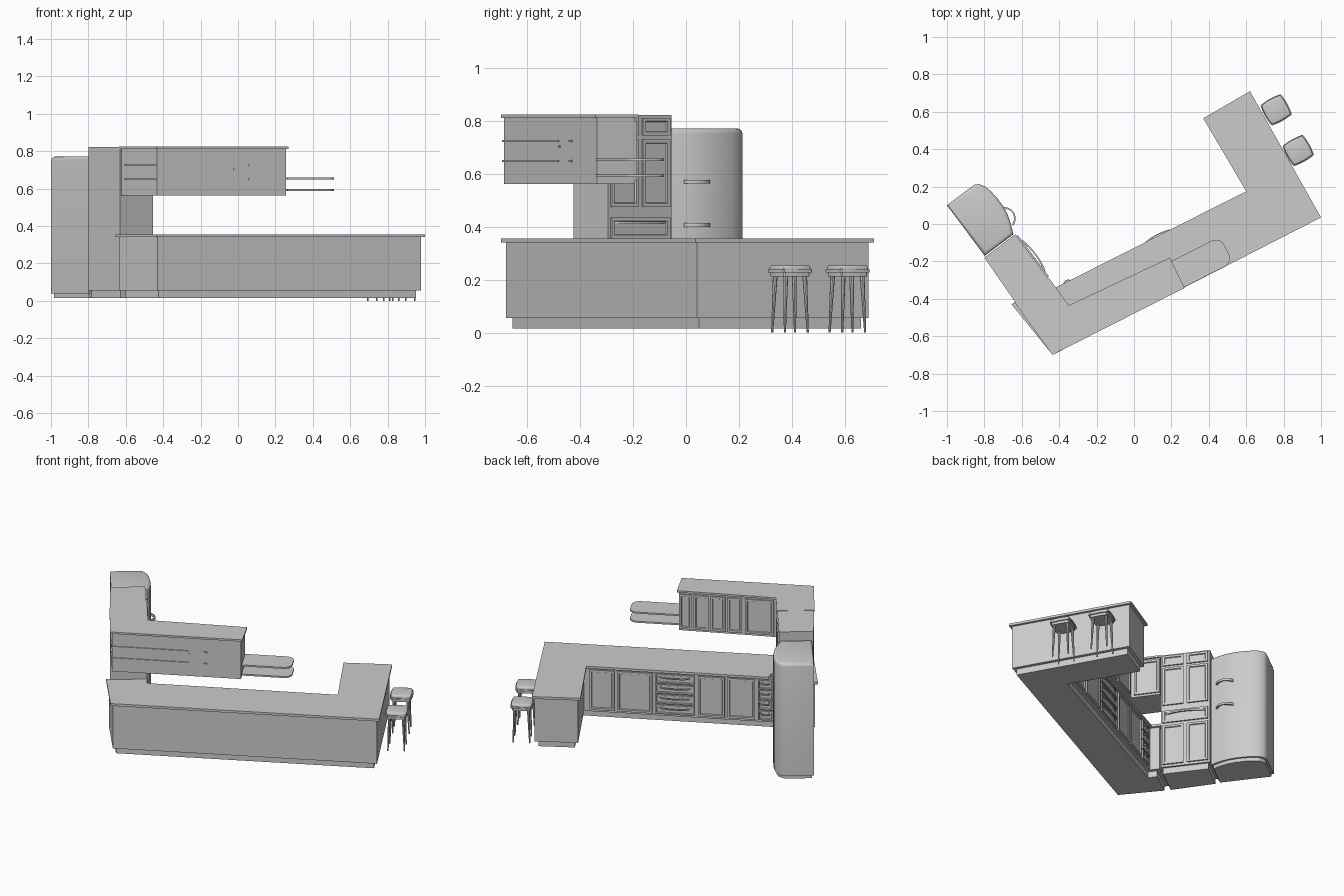
import bpy, bmesh, math
from mathutils import Vector as V

if "Cube" in bpy.data.objects:
    bpy.data.objects.remove(bpy.data.objects["Cube"])


def finish(bm, name, smooth=False):
    bmesh.ops.recalc_face_normals(bm, faces=bm.faces)
    me = bpy.data.meshes.new(name)
    bm.to_mesh(me)
    bm.free()
    ob = bpy.data.objects.new(name, me)
    bpy.context.collection.objects.link(ob)
    if smooth:
        bpy.context.view_layer.objects.active = ob
        ob.select_set(True)
        bpy.ops.object.shade_smooth_by_angle(angle=math.radians(35))
        ob.select_set(False)
    return ob


def solid(pts, z0, z1):
    bm = bmesh.new()
    f = bm.faces.new([bm.verts.new((p[0], p[1], z0)) for p in pts])
    r = bmesh.ops.extrude_face_region(bm, geom=[f])
    for v in r['geom']:
        if isinstance(v, bmesh.types.BMVert):
            v.co.z = z1
    bmesh.ops.recalc_face_normals(bm, faces=bm.faces)
    return bm


def prism(name, pts, z0, z1, smooth=False, round_top=0.0):
    bm = solid(pts, z0, z1)
    if round_top:
        edges = [e for e in bm.edges if all(v.co.z > z1 - 1e-5 for v in e.verts)]
        bmesh.ops.bevel(bm, geom=edges, offset=round_top, segments=3, profile=0.5, affect='EDGES')
    return finish(bm, name, smooth)


def inset(pts, d):
    """Shrink a counter-clockwise outline by d."""
    out = []
    for i, p in enumerate(pts):
        p, a, b = V(p), V(pts[i - 1]), V(pts[(i + 1) % len(pts)])
        d1, d2 = (p - a).normalized(), (b - p).normalized()
        n1, n2 = V((-d1.y, d1.x)), V((-d2.y, d2.x))
        out.append(p + (n1 + n2) * (d / (1 + n1.dot(n2))))
    return out


class Wall:
    """Frame along p->q; positive depth points to the left, into the room."""

    def __init__(self, p, q):
        self.p, self.d = V(p), (V(q) - V(p)).normalized()
        self.n, self.L = V((-self.d.y, self.d.x)), (V(q) - V(p)).length

    def at(self, s, n):
        return self.p + self.d * s + self.n * n

    def rect(self, s0, s1, n0, n1):
        return [self.at(s0, n0), self.at(s1, n0), self.at(s1, n1), self.at(s0, n1)]

    def panel(self, name, s0, s1, z0, z1, n0=0.0, rim=0.013):
        bm = solid(self.rect(s0, s1, n0 - 0.003, n0 + 0.009), z0, z1)
        n3 = self.n.to_3d()
        f = max(bm.faces, key=lambda f: f.normal.dot(n3))
        bmesh.ops.inset_region(bm, faces=[f], thickness=rim, use_even_offset=True)
        bmesh.ops.inset_region(bm, faces=[f], thickness=0.003, depth=-0.006, use_even_offset=True)
        finish(bm, name)

    def bow(self, name, s0, s1, n0, out, z0, z1, t=0.008):
        """Bowed horizontal pull."""
        k = 8
        arc = [(s0 + (s1 - s0) * i / k, out * math.sin(math.pi * i / k) ** 0.6) for i in range(k + 1)]
        mid, half = (s0 + s1) / 2, (s1 - s0) / 2
        pts = [self.at(s, n0 + h) for s, h in arc]
        pts += [self.at(mid + (s - mid) * (half - t) / half, n0 + max(h - t, -0.004)) for s, h in reversed(arc)]
        prism(name, pts, z0, z1)


# Counter with base cabinets and toe kick
counter = [(-.435, -.70), (1.0, .035), (.62, .71), (.37, .565), (.60, .175),
           (-.42, -.34), (-.455, -.29), (-.655, -.43)]
prism("countertop", counter, .340, .355)
prism("base_cabinets", inset(counter, .015), .055, .340)
prism("base_toe_kick", inset(counter, .035), .015, .055)

# Base doors and drawers, seen from inside the room
run = Wall((-.42, -.34), (.60, .175))
for i, (a, b, drawers) in enumerate([(.855, .985, 0), (.655, .84, 0), (.435, .64, 1),
                                     (.275, .415, 0), (.115, .26, 0), (.02, .10, 1)]):
    s0, s1 = a * run.L, b * run.L
    if drawers:
        for j in range(4):
            z = .068 + j * .067
            run.panel(f"drawer_{i}_{j}", s0, s1, z, z + .060, -.015, .008)
            run.bow(f"drawer_pull_{i}_{j}", s0 + .02, s1 - .02, -.008, .018, z + .035, z + .042, .006)
    else:
        run.panel(f"base_door_{i}", s0, s1, .068, .330, -.015)

# Tall cabinet on the left wall
A, B, C, D = (-.80, -.18), (-.63, -.425), (-.455, -.295), (-.635, -.055)
prism("tall_cabinet", [A, B, C, D], .055, .822)
prism("tall_toe_kick", inset([A, B, C, D], .012), .015, .055)
tall = Wall(D, C)
for i, (s0, s1) in enumerate([(.012, .140), (.160, .288)]):
    for j, (z0, z1) in enumerate([(.07, .335), (.475, .73), (.745, .812)]):
        tall.panel(f"tall_door_{i}_{j}", s0, s1, z0, z1)
tall.panel("oven_drawer", .012, .288, .355, .435)
tall.bow("oven_drawer_pull", .03, .27, .004, .022, .410, .420)

# Wall cabinets with crown
upper = [(-.435, -.695), (.265, -.34), (.19, -.185), (-.35, -.44), C, B]
prism("wall_cabinets", inset(upper, .006), .562, .812)
prism("wall_cabinet_crown", inset(upper, -.004), .812, .824)
up = Wall((-.35, -.44), (.19, -.185))
for i, (a, b) in enumerate([(.86, .985), (.69, .84), (.52, .67), (.35, .50), (.03, .32)]):
    up.panel(f"wall_door_{i}", a * up.L, b * up.L, .575, .800, -.006)
side = Wall(C, (-.35, -.44))
side.panel("corner_wall_door", .01, side.L - .015, .575, .800, -.006)

# Shelf edges showing through the back of the wall cabinets
back = Wall((-.435, -.695), (.265, -.34))
for i, z in enumerate((.645, .72)):
    prism(f"inner_shelf_{i}", back.rect(.0, .465, .0, .15), z, z + .008)
    prism(f"inner_shelf_short_{i}", back.rect(.555, .575, .0, .15), z, z + .008)
    left = Wall((-.62, -.44), (-.435, -.695))
    prism(f"inner_shelf_side_{i}", left.rect(.02, left.L, .0, .15), z, z + .008)
prism("inner_shelf_mid", back.rect(.465, .475, .0, .15), .700, .708)

# Open end shelves with rounded corners
end = Wall((.268, -.338), (.53, -.205))
W, Dp, r1, r2 = end.L, .155, .05, .05
outline = [end.at(-.005, .0)]
for cx, cy, a0 in ((W - r1, r1, -90), (W - r2, Dp - r2, 0)):
    for k in range(7):
        a = math.radians(a0 + 15 * k)
        outline.append(end.at(cx + r1 * math.cos(a), cy + r1 * math.sin(a)))
outline.append(end.at(-.005, Dp))
for i, z in enumerate((.588, .648)):
    prism(f"end_shelf_{i}", outline, z, z + .010)

# Fridge with bowed front
fr = Wall((-1.0, .10), (-.798, -.17))
w = fr.L


def fridge_outline(m):
    front = [(m, .185), (.012 + m, .205), (.04, .223), (.08, .233), (.13, .238), (.18, .238),
             (.23, .231), (.28, .216), (w - m, .192)]
    return [fr.at(m, m), fr.at(w - m, m)] + [fr.at(s, n - m) for s, n in reversed(front)]


prism("fridge_body", fridge_outline(0), .038, .772, True, .02)
prism("fridge_base", fridge_outline(.012), .015, .038)
for z in (.400, .563):
    fr.bow("fridge_pull", .18, .30, .222, .042, z, z + .014)


# Bar stools
def slab(name, size, z0, z1, cen, ang, rt):
    pts = []
    for k in range(4):
        for t in (-.85, -.4, .0, .4, .85):
            a = ang + k * math.pi / 2
            x, y = size * (1.0 - .1 * t * t), size * t
            pts.append((cen[0] + x * math.cos(a) - y * math.sin(a),
                        cen[1] + x * math.sin(a) + y * math.cos(a)))
    prism(name, pts, z0, z1, True, rt)


ang = math.radians(29)
for n, cen in enumerate([(.76, .61), (.878, .393)]):
    slab(f"stool_apron_{n}", .060, .212, .230, cen, ang, 0)
    slab(f"stool_rim_{n}", .068, .228, .238, cen, ang, 0)
    slab(f"stool_cushion_{n}", .063, .238, .254, cen, ang, .010)
    for k in range(4):
        a = ang + math.pi / 4 + k * math.pi / 2
        bm = bmesh.new()
        bmesh.ops.create_cone(bm, cap_ends=True, segments=8, radius1=.004, radius2=.009, depth=.215)
        for v in bm.verts:
            z = v.co.z + .1075
            r = .070 - .012 * z / .215
            v.co = V((v.co.x + cen[0] + r * math.cos(a), v.co.y + cen[1] + r * math.sin(a), z))
        finish(bm, f"stool_leg_{n}_{k}", True)
